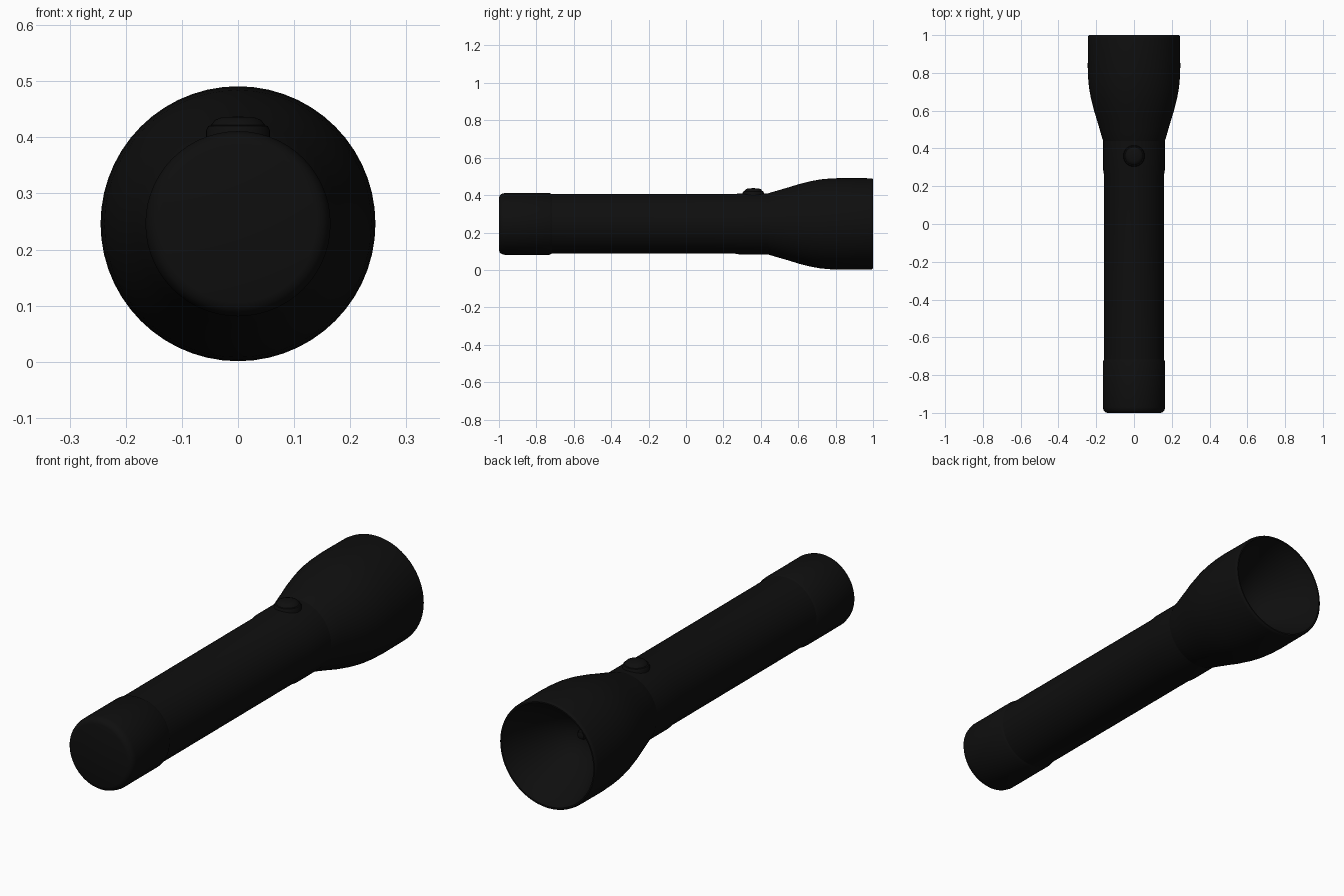
import bpy, bmesh, math
from mathutils import Matrix

if "Cube" in bpy.data.objects:
    bpy.data.objects.remove(bpy.data.objects["Cube"])

AXIS_Z = 0.246
SEG = 56

black = bpy.data.materials.new("matte black")
black.diffuse_color = (0.0045, 0.0045, 0.0045, 1)
black.use_nodes = True
black.node_tree.nodes["Principled BSDF"].inputs["Base Color"].default_value = black.diffuse_color


def lathe(name, profile, matrix, seg=SEG):
    """Spin (radius, height) points round local z, then place with matrix."""
    bm = bmesh.new()
    rings = []
    for r, h in profile:
        if r < 1e-6:
            rings.append([bm.verts.new((0, 0, h))])
        else:
            rings.append([bm.verts.new((r * math.cos(2 * math.pi * i / seg),
                                        r * math.sin(2 * math.pi * i / seg), h))
                          for i in range(seg)])
    for a, b in zip(rings, rings[1:]):
        for i in range(seg):
            j = (i + 1) % seg
            quad = [a[i % len(a)], a[j % len(a)], b[j % len(b)], b[i % len(b)]]
            bm.faces.new(list(dict.fromkeys(quad)))
    bmesh.ops.recalc_face_normals(bm, faces=bm.faces)
    bm.transform(matrix)
    mesh = bpy.data.meshes.new(name)
    bm.to_mesh(mesh)
    bm.free()
    mesh.materials.append(black)
    ob = bpy.data.objects.new(name, mesh)
    bpy.context.collection.objects.link(ob)
    bpy.ops.object.select_all(action='DESELECT')
    ob.select_set(True)
    bpy.context.view_layer.objects.active = ob
    bpy.ops.object.shade_smooth_by_angle(angle=math.radians(35))
    return ob


# local z -> world y, along the torch axis
along = Matrix.Translation((0, 0, AXIS_Z)) @ Matrix.Rotation(-math.pi / 2, 4, 'X')

# tail cap with rounded end
lathe("tail_cap", [(0, -1), (0.14, -1), (0.152, -0.996), (0.161, -0.986), (0.165, -0.97),
                   (0.165, -0.73), (0.158, -0.715), (0, -0.715)], along)

# straight barrel with a slightly thicker collar under the head
lathe("barrel", [(0, -0.75), (0.159, -0.75), (0.159, 0.26), (0.163, 0.285),
                 (0.163, 0.45), (0, 0.45)], along)

# flared head, rim and hollow reflector bowl as one closed shell
outer = [(0, 0.435), (0.161, 0.435), (0.167, 0.45), (0.18, 0.495), (0.196, 0.55),
         (0.213, 0.605), (0.228, 0.665), (0.238, 0.72), (0.243, 0.775), (0.245, 0.83),
         (0.244, 0.985), (0.242, 0.996), (0.238, 1.0), (0.232, 1.0)]
bowl = [(0.23 * t, 0.735 + 0.255 * t ** 2.2) for t in (1, .92, .84, .75, .65, .54, .42, .3, .16, 0)]
lathe("head", outer + bowl, along)

# small bulb at the bottom of the bowl
lathe("bulb", [(0, 0.73), (0.022, 0.73), (0.022, 0.75), (0.016, 0.762), (0, 0.767)], along, 20)

# round switch on top of the barrel
up = Matrix.Translation((0, 0.36, 0))
lathe("switch_collar", [(0, 0.37), (0.057, 0.37), (0.057, 0.412), (0.053, 0.42),
                        (0.047, 0.422), (0, 0.422)], up, 32)
lathe("switch_button", [(0, 0.40), (0.048, 0.40), (0.048, 0.422), (0.041, 0.431),
                        (0.028, 0.436), (0, 0.437)], up, 32)
